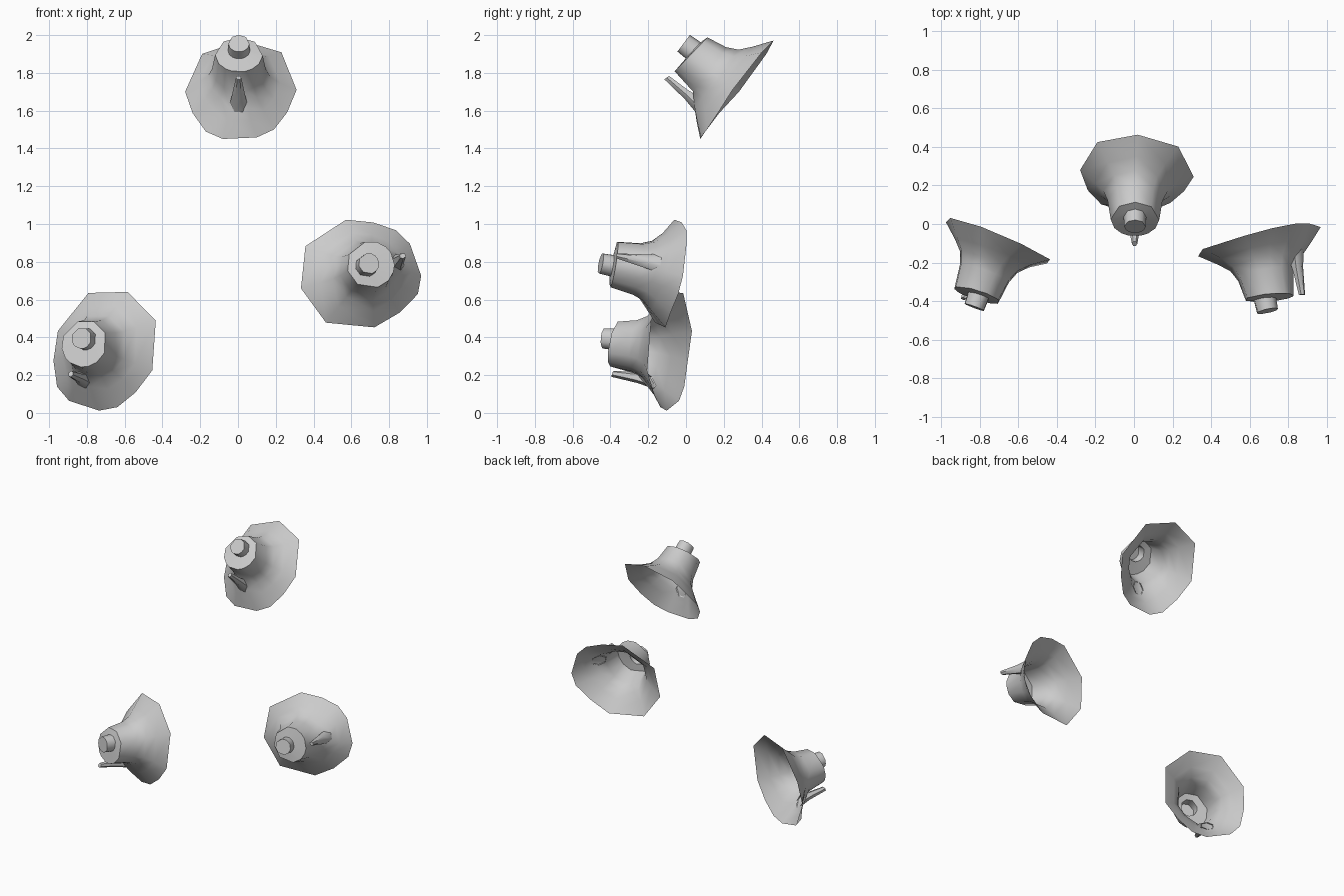
import bpy, bmesh, math
from mathutils import Vector, Matrix

if "Cube" in bpy.data.objects:
    bpy.data.objects.remove(bpy.data.objects["Cube"])

# Uneven 11-sided rim outline of one bell (local x, y, z; z runs along the stem)
RIM = [(.005, .323, 0), (.215, .236, .012), (.295, -.017, .017), (.245, -.158, .006),
       (.175, -.266, 0), (.085, -.318, 0), (-.095, -.327, -.002), (-.185, -.28, 0),
       (-.255, -.158, 0), (-.295, -.004, -.016), (-.205, .243, -.012)]
# Rings: height, radius, centre y, share of the rim shape, bulge under the spike, tilt
RINGS = [(.07, .135, 0, .5, .035, 0), (.12, .135, 0, .2, .045, 0), (.18, .14, 0, .02, .01, 0),
         (.306, .126, 0, 0, 0, -.125), (.312, .059, .025, 0, 0, -.1), (.372, .056, .025, 0, 0, 0)]


def bridge(bm, a, b):
    n = len(a)
    for i in range(n):
        bm.faces.new((a[i], a[(i + 1) % n], b[(i + 1) % n], b[i]))


def bell_mesh():
    bm = bmesh.new()
    # Flared shell, stem and end nub as one open loft
    prev = [bm.verts.new(p) for p in RIM]
    for h, r, cy, t, bulge, tilt in RINGS:
        ring = []
        for i, p in enumerate(RIM):
            a = math.atan2(p[1], p[0])
            x, y = r * math.cos(a) - .01, r * math.sin(a) + cy
            x, y = x + (p[0] - x) * t, y + (p[1] - y) * t
            if i in (5, 6):
                y -= bulge
            ring.append(bm.verts.new((x, y, h + tilt * y)))
        bridge(bm, prev, ring)
        prev = ring
    bm.faces.new(prev)
    # Tapered spike beside the stem: centre y, z, half width, half depth, tilt
    prev = None
    for cy, cz, hx, hy, tilt in [(-.192, .13, .046, .043, .85), (-.183, .2, .034, .028, .4),
                                 (-.174, .335, .014, .017, -.3)]:
        ring = []
        for k in range(6):
            a = math.tau * k / 6
            dy = hy * math.sin(a)
            ring.append(bm.verts.new((hx * math.cos(a) - .012, cy + dy, cz + tilt * dy)))
        if prev:
            bridge(bm, prev, ring)
        prev = ring
    bm.faces.new(prev)
    bmesh.ops.recalc_face_normals(bm, faces=bm.faces)
    me = bpy.data.meshes.new("bell")
    bm.to_mesh(me)
    bm.free()
    return me


# Three bells: name, rim centre, stem direction, local up direction
PLACES = [("bell_top", (.015, .27, 1.713), (0, -.8, .6), (0, .6, .8)),
          ("bell_left", (-.70, -.087, .339), (-.344, -.935, .08), (.225, -.027, .612)),
          ("bell_right", (.637, -.0875, .735), (.205, -.96, .192), (-.605, -.165, -.16))]
for name, loc, stem, up in PLACES:
    w = Vector(stem).normalized()
    v = Vector(up)
    v = (v - w * v.dot(w)).normalized()
    u = v.cross(w)
    ob = bpy.data.objects.new(name, bell_mesh())
    bpy.context.collection.objects.link(ob)
    ob.matrix_world = Matrix.Translation(loc) @ Matrix((u, v, w)).transposed().to_4x4()
    bpy.ops.object.select_all(action='DESELECT')
    ob.select_set(True)
    bpy.context.view_layer.objects.active = ob
    bpy.ops.object.shade_smooth_by_angle(angle=math.radians(50))
